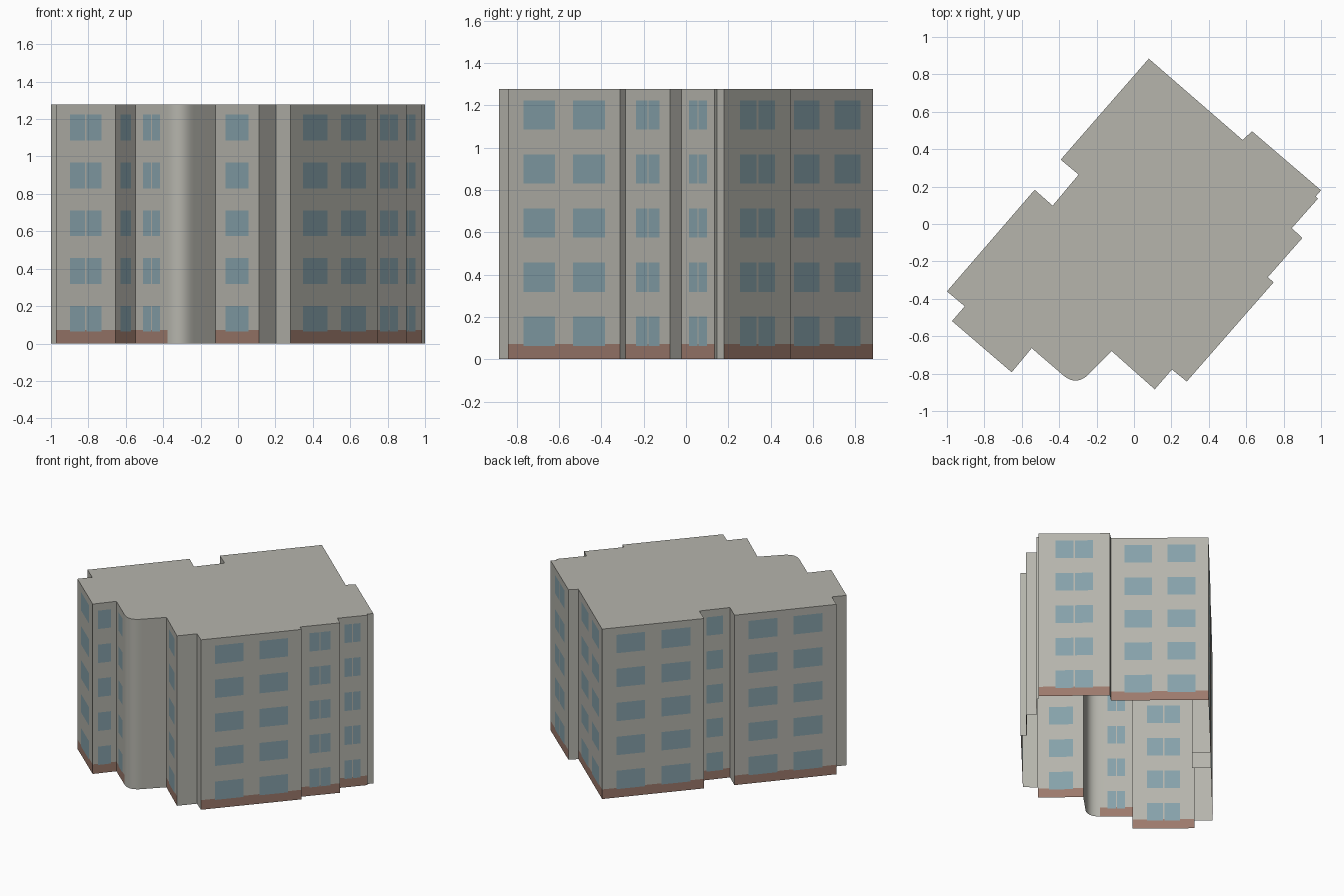
import bpy, bmesh, math
from mathutils import Vector

old = bpy.data.objects.get("Cube")
if old:
    bpy.data.objects.remove(old, do_unlink=True)

HEIGHT, STOREYS, PLINTH = 1.278, 5, 0.072
STOREY = HEIGHT / STOREYS
SILL, HEAD = 0.063, 0.201


def material(name, rgb):
    m = bpy.data.materials.new(name)
    m.use_nodes = True
    m.diffuse_color = (*rgb, 1)
    m.node_tree.nodes["Principled BSDF"].inputs["Base Color"].default_value = (*rgb, 1)
    return m


MATS = [material("warm_grey_render", (0.465, 0.46, 0.415)),
        material("red_brown_plinth", (0.335, 0.195, 0.15)),
        material("blue_grey_glass", (0.24, 0.36, 0.405))]

# Window layouts as (start, end) fractions along a wall
WIDE = [(0.14, 0.42), (0.58, 0.865)]
PAIR = [(0.235, 0.487), (0.513, 0.765)]
SINGLE = [(0.23, 0.765)]

# Footprint corners, anticlockwise, with the layout of the wall that follows
PLAN = [
    (0.079, 0.884, WIDE), (-0.392, 0.344, None), (-0.296, 0.264, SINGLE),
    (-0.435, 0.098, None), (-0.531, 0.183, WIDE), (-1.0, -0.36, None),
    (-0.905, -0.44, None), (-0.973, -0.519, PAIR), (-0.654, -0.793, SINGLE),
    (-0.547, -0.664, PAIR), (-0.377, -0.81, "round"), (-0.235, -0.796, None),
    (-0.119, -0.68, SINGLE), (0.111, -0.884, None), (0.203, -0.778, None),
    (0.282, -0.842, WIDE), (0.747, -0.311, None), (0.715, -0.285, PAIR),
    (0.9, -0.075, None), (0.844, -0.022, PAIR), (0.983, 0.135, None),
    (0.971, 0.147, None), (1.0, 0.18, PAIR), (0.631, 0.496, None),
    (0.581, 0.449, WIDE),
]
ROUND_CONTROL = Vector((-0.305, -0.872))

# Expand the rounded corner into short straight walls
walls = []
for i, (x, y, layout) in enumerate(PLAN):
    a, b = Vector((x, y)), Vector(PLAN[(i + 1) % len(PLAN)][:2])
    if layout == "round":
        n = 8
        pts = [a * (1 - t) ** 2 + ROUND_CONTROL * 2 * t * (1 - t) + b * t * t
               for t in (k / n for k in range(n + 1))]
        walls += [(p, q, None) for p, q in zip(pts, pts[1:])]
    else:
        walls.append((a, b, layout))


def finish(bm, name):
    bmesh.ops.remove_doubles(bm, verts=bm.verts, dist=0.0005)
    mesh = bpy.data.meshes.new(name)
    bm.to_mesh(mesh)
    bm.free()
    for m in MATS:
        mesh.materials.append(m)
    obj = bpy.data.objects.new(name, mesh)
    bpy.context.collection.objects.link(obj)
    return obj


# Facades: each wall is cut into cells, coloured as render, plinth or glass
levels = [0, PLINTH, HEIGHT]
for s in range(STOREYS):
    levels += [s * STOREY + SILL, s * STOREY + HEAD]
levels.sort()

bm = bmesh.new()
for a, b, layout in walls:
    cuts = [0, *(f for span in layout or [] for f in span), 1]
    for u0, u1 in zip(cuts, cuts[1:]):
        p, q = a.lerp(b, u0), a.lerp(b, u1)
        u = (u0 + u1) / 2
        in_column = any(s < u < e for s, e in layout or [])
        for z0, z1 in zip(levels, levels[1:]):
            z = (z0 + z1) / 2
            face = bm.faces.new([bm.verts.new((*v, h)) for v, h in
                                 ((p, z0), (q, z0), (q, z1), (p, z1))])
            if in_column and SILL < z % STOREY < HEAD:
                face.material_index = 2
            elif layout and z < PLINTH:
                face.material_index = 1
facades = finish(bm, "facades")

# Flat roof; the shell is open underneath
bm = bmesh.new()
bm.faces.new([bm.verts.new((*a, HEIGHT)) for a, _, _ in walls])
finish(bm, "roof")

# Smooth only the rounded corner
bpy.ops.object.select_all(action="DESELECT")
facades.select_set(True)
bpy.context.view_layer.objects.active = facades
bpy.ops.object.shade_smooth_by_angle(angle=math.radians(30))
